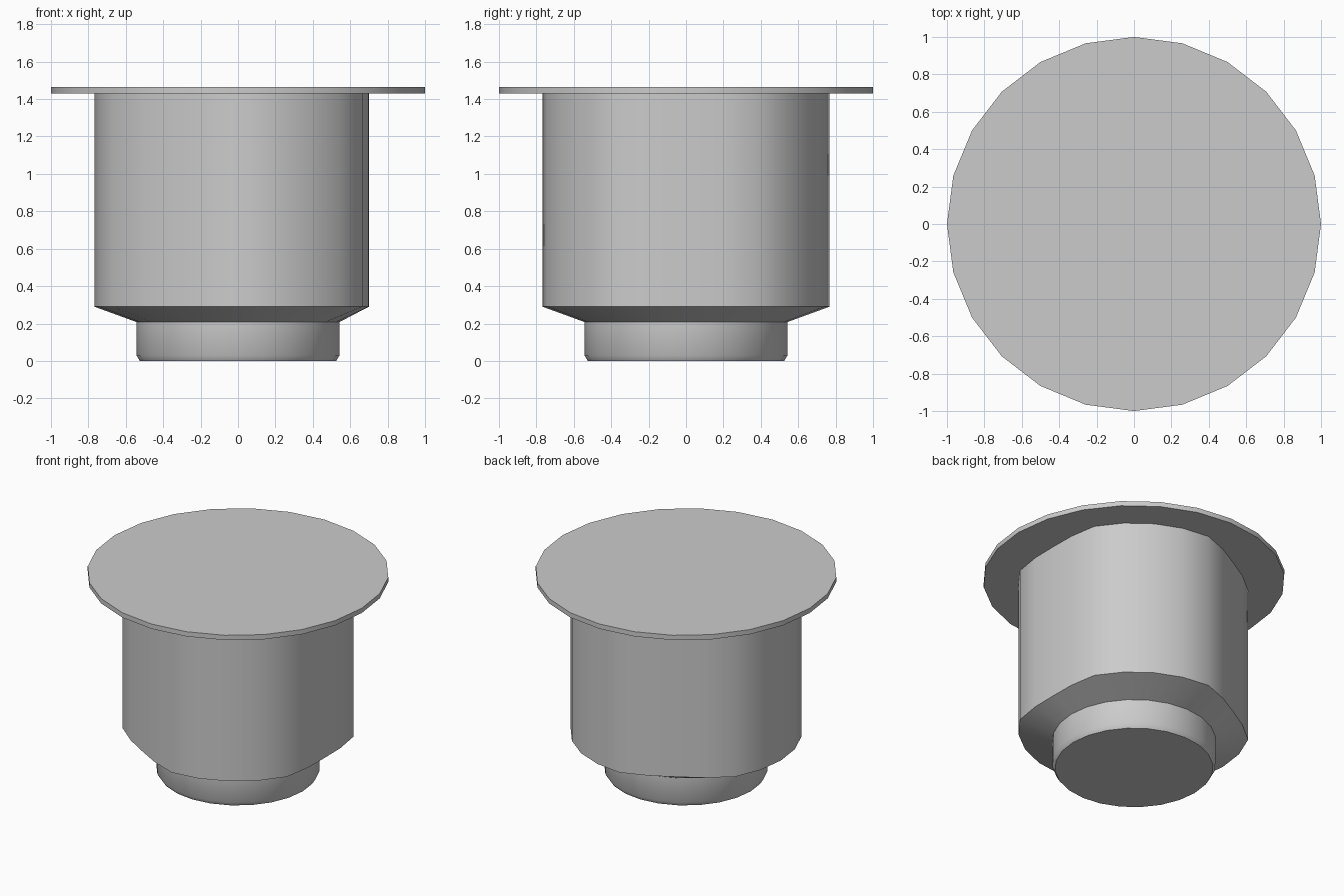
import bpy, bmesh
from math import sin, cos, radians

if "Cube" in bpy.data.objects:
    bpy.data.objects.remove(bpy.data.objects["Cube"])


def wall_radius(angle):
    """The wall is round except for three softly flattened sides at 0, 120 and 240 degrees."""
    off = abs((angle + 60) % 120 - 60)
    return {0: 0.70, 15: 0.722}.get(off, 0.768)


def lathe(name, profile):
    """Loft 24-sided rings given as (radius or radius function, z) and cap both ends."""
    bm = bmesh.new()
    rings = []
    for radius, z in profile:
        ring = []
        for a in range(0, 360, 15):
            r = radius(a) if callable(radius) else radius
            ring.append(bm.verts.new((r * cos(radians(a)), r * sin(radians(a)), z)))
        rings.append(ring)
    n = len(rings[0])
    for low, high in zip(rings, rings[1:]):
        for i in range(n):
            j = (i + 1) % n
            bm.faces.new((low[i], low[j], high[j], high[i]))
    bm.faces.new(rings[0][::-1])
    bm.faces.new(rings[-1])
    bmesh.ops.recalc_face_normals(bm, faces=bm.faces)
    mesh = bpy.data.meshes.new(name)
    bm.to_mesh(mesh)
    bm.free()
    obj = bpy.data.objects.new(name, mesh)
    bpy.context.collection.objects.link(obj)
    bpy.ops.object.select_all(action='DESELECT')
    obj.select_set(True)
    bpy.context.view_layer.objects.active = obj
    bpy.ops.object.shade_smooth_by_angle(angle=radians(35))
    return obj


# Body: chamfered foot, sloped shoulder and tall wall
lathe("body", [(0.525, 0.0), (0.543, 0.03), (0.543, 0.208),
               (wall_radius, 0.29), (wall_radius, 1.432)])

# Thin wide disc on top
lathe("top_disc", [(1.0, 1.43), (1.0, 1.465)])
